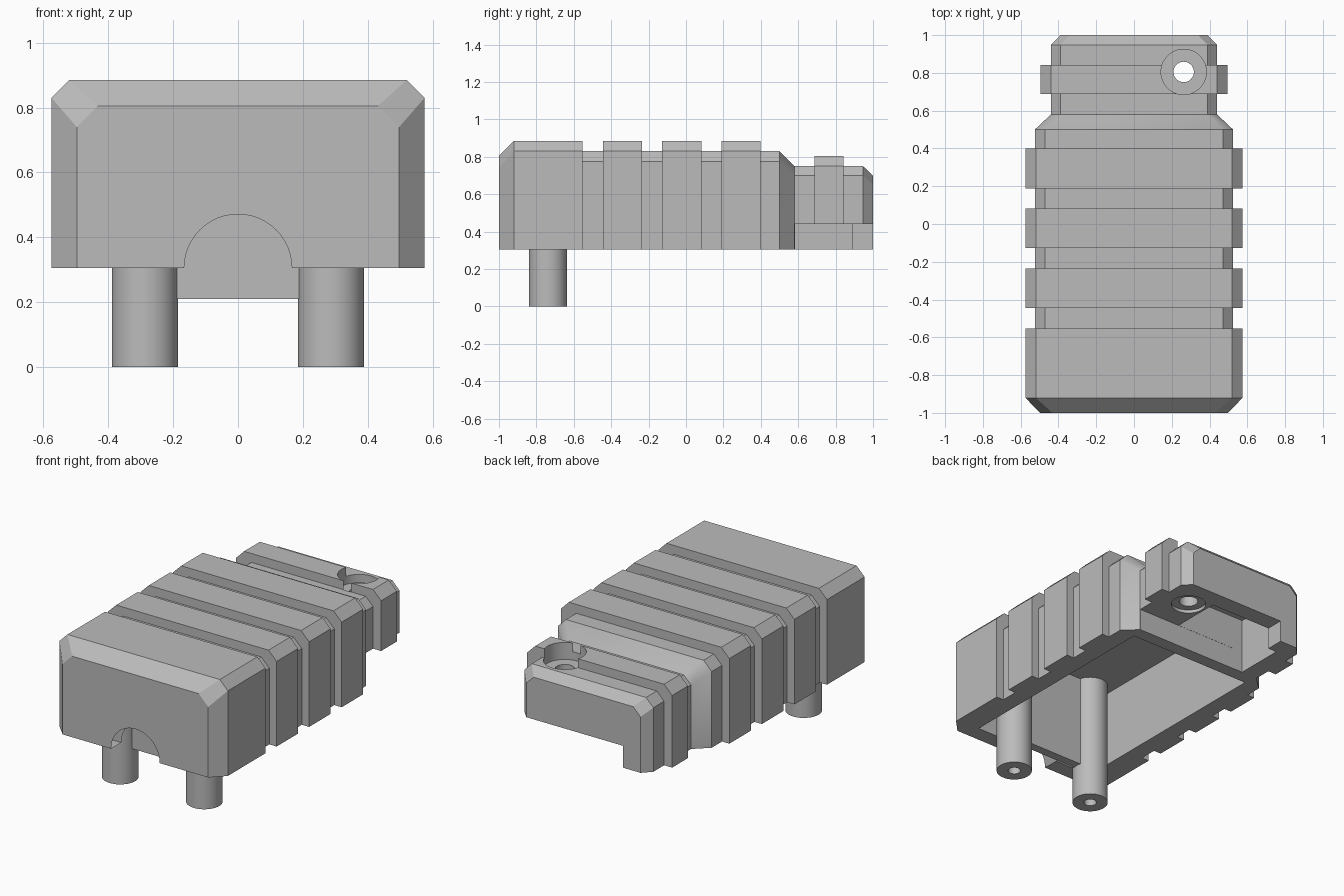
import bpy, bmesh, math
from mathutils import Matrix, Vector

if "Cube" in bpy.data.objects:
    bpy.data.objects.remove(bpy.data.objects["Cube"])

grey = bpy.data.materials.new("plain_grey")
grey.use_nodes = True
color = (0.5, 0.5, 0.5, 1)
grey.diffuse_color = color
grey.node_tree.nodes["Principled BSDF"].inputs["Base Color"].default_value = color

BASE = 0.305      # underside of the housing
CEILING = 0.78    # top of the main cavity


def finish(name, bm):
    bmesh.ops.recalc_face_normals(bm, faces=bm.faces)
    mesh = bpy.data.meshes.new(name)
    bm.to_mesh(mesh)
    bm.free()
    mesh.materials.append(grey)
    obj = bpy.data.objects.new(name, mesh)
    bpy.context.collection.objects.link(obj)
    return obj


def box(name, x, y, z):
    bm = bmesh.new()
    size = Vector((x[1] - x[0], y[1] - y[0], z[1] - z[0]))
    mid = Vector((sum(x), sum(y), sum(z))) / 2
    bmesh.ops.create_cube(bm, size=1, matrix=Matrix.Translation(mid) @ Matrix.Diagonal((*size, 1)))
    return finish(name, bm)


def cylinder(name, radius, start, end):
    start, end = Vector(start), Vector(end)
    axis = end - start
    turn = axis.to_track_quat('Z', 'Y').to_matrix().to_4x4()
    bm = bmesh.new()
    bmesh.ops.create_cone(bm, cap_ends=True, segments=48, radius1=radius, radius2=radius,
                          depth=axis.length, matrix=Matrix.Translation((start + end) / 2) @ turn)
    return finish(name, bm)


def loft(name, sections):
    # chamfered arch-shaped sections (y, half width, top, chamfer) joined along y
    bm = bmesh.new()
    rings = []
    for y, w, top, c in sections:
        half = [(w, BASE), (w, top - c), (w - c, top)]
        outline = half + [(-x, z) for x, z in reversed(half)]
        rings.append([bm.verts.new((x, y, z)) for x, z in outline])
    for a, b in zip(rings, rings[1:]):
        for i in range(len(a)):
            j = (i + 1) % len(a)
            bm.faces.new((a[i], a[j], b[j], b[i]))
    bm.faces.new(rings[0])
    bm.faces.new(rings[-1])
    return finish(name, bm)


def select(obj):
    bpy.ops.object.select_all(action='DESELECT')
    obj.select_set(True)
    bpy.context.view_layer.objects.active = obj


def cut(target, cutter):
    cutter.hide_render = True
    mod = target.modifiers.new("cut", 'BOOLEAN')
    mod.operation = 'DIFFERENCE'
    mod.solver = 'EXACT'
    mod.object = cutter
    select(target)
    bpy.ops.object.modifier_apply(modifier=mod.name)
    bpy.data.objects.remove(cutter)


def smooth(obj):
    select(obj)
    bpy.ops.object.shade_smooth_by_angle(angle=math.radians(30))


# housing: front block, three ribs, tapered shoulder, rear lug with its own rib
core = (0.525, 0.83, 0.055)
rib = (0.575, 0.885, 0.055)
lug = (0.44, 0.75, 0.05)
lug_rib = (0.495, 0.805, 0.055)
sections = [(-1, 0.497, 0.805, 0.065), (-0.92, *rib), (-0.553, *rib), (-0.553, *core)]
for i in range(3):
    y = -0.445 + 0.317 * i
    sections += [(y, *core), (y, *rib), (y + 0.21, *rib), (y + 0.21, *core)]
sections += [(0.5, *core), (0.58, *lug),
             (0.688, *lug), (0.688, *lug_rib), (0.842, *lug_rib), (0.842, *lug),
             (0.947, *lug), (1, 0.39, 0.70, 0.05)]
housing = loft("housing", sections)

# hollow underside, front arch, raised lug floor and lug pocket
cut(housing, box("cavity_cutter", (-0.42, 0.42), (-0.9, 0.5), (0, CEILING)))
cut(housing, cylinder("arch_cutter", 0.166, (0, -1.2, BASE), (0, -0.8, BASE)))
cut(housing, box("lug_floor_cutter", (-0.27, 0.7), (0.581, 1.2), (0, 0.44)))
cut(housing, box("lug_pocket_cutter", (-0.33, 0.15), (0.582, 0.89), (0, 0.65)))

# screw hole with counterbore above and shallow recess below
hx, hy = 0.263, 0.805
for name, radius, low, high in (("counterbore_cutter", 0.12, 0.70, 1),
                                ("recess_cutter", 0.1, 0.3, 0.46),
                                ("hole_cutter", 0.054, 0.2, 1.1)):
    cut(housing, cylinder(name, radius, (hx, hy, low), (hx, hy, high)))
smooth(housing)

# two round posts with pilot holes
for side, name in ((1, "left_post"), (-1, "right_post")):
    x, y = side * 0.287, -0.738
    post = cylinder(name, 0.102, (x, y, 0), (x, y, CEILING + 0.01))
    cut(post, cylinder("pilot_cutter", 0.036, (x, y, -0.1), (x, y, 0.4)))
    smooth(post)

# web joining the posts
box("post_web", (-0.2, 0.2), (-0.765, -0.71), (0.21, CEILING + 0.01))
